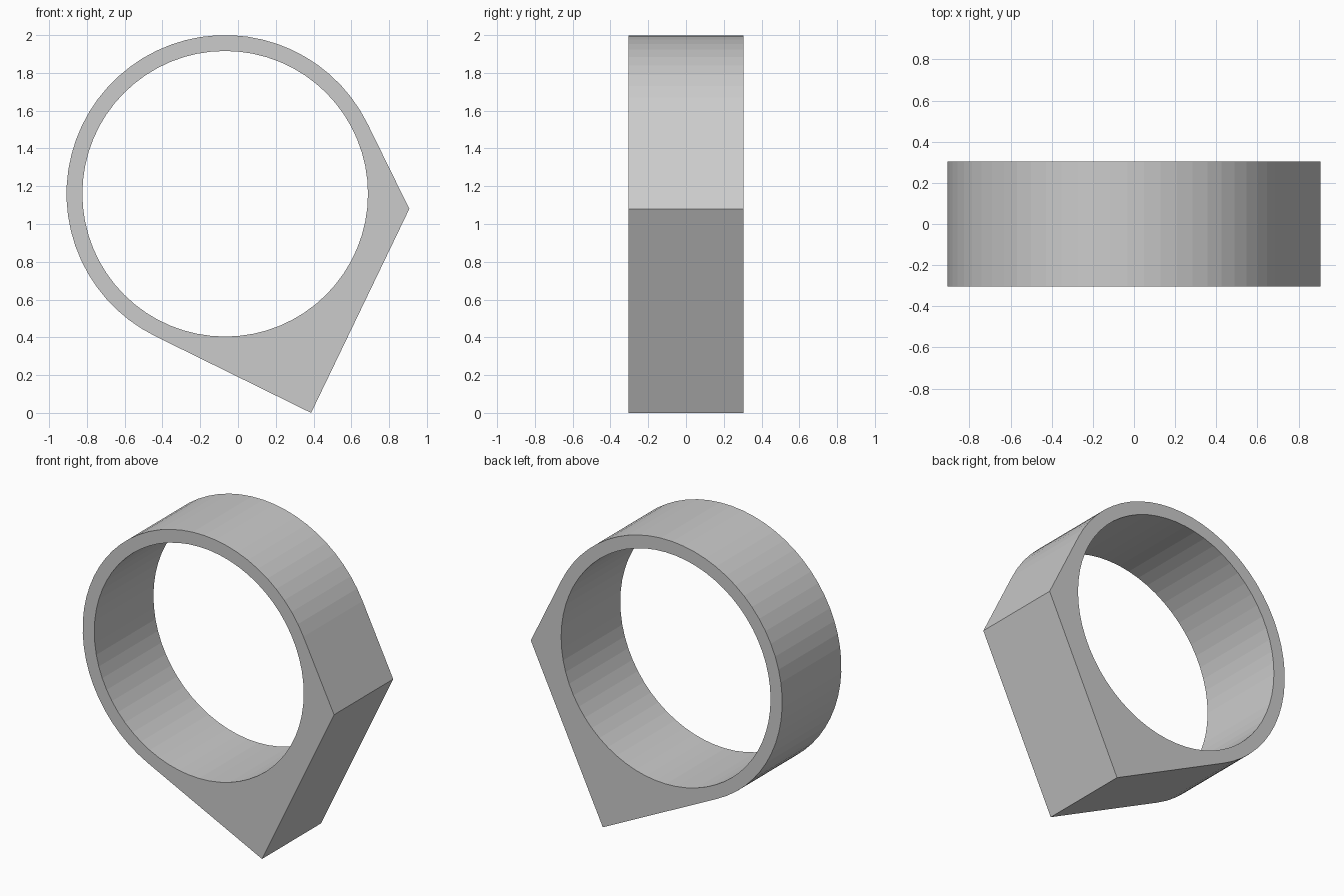
import bpy, bmesh
from math import sin, cos, atan2, acos, hypot, radians, pi

if "Cube" in bpy.data.objects:
    bpy.data.objects.remove(bpy.data.objects["Cube"])

CX, CZ = -0.068, 1.16          # bore centre
R_OUT, R_IN = 0.84, 0.756      # band radii
HALF = 0.305                   # half width along y
TOP_CORNER, LOW_CORNER = (0.907, 1.08), (0.387, 0.0)


def arc(r, a0, a1, n):
    return [(CX + r * cos(a0 + (a1 - a0) * i / n),
             CZ + r * sin(a0 + (a1 - a0) * i / n)) for i in range(n + 1)]


def tangent_angle(p, side):
    dx, dz = p[0] - CX, p[1] - CZ
    return atan2(dz, dx) + side * acos(R_OUT / hypot(dx, dz))


# Outer outline: arc running tangentially into the two corners of the flat face
a0 = tangent_angle(TOP_CORNER, 1)
a1 = tangent_angle(LOW_CORNER, -1) + 2 * pi
outer = arc(R_OUT, a0, a1, 39) + [LOW_CORNER, TOP_CORNER]
# Round bore
inner = arc(R_IN, 0, 2 * pi, 64)[:-1]

bm = bmesh.new()
edges = []
for loop in (outer, inner):
    vs = [bm.verts.new((x, -HALF, z)) for x, z in loop]
    edges += [bm.edges.new((v, vs[i - 1])) for i, v in enumerate(vs)]

# Fill the ring-shaped profile and extrude it across the width
bmesh.ops.triangle_fill(bm, edges=edges, use_beauty=True)
ext = bmesh.ops.extrude_face_region(bm, geom=bm.faces[:], use_keep_orig=True)
moved = [v for v in ext["geom"] if isinstance(v, bmesh.types.BMVert)]
bmesh.ops.translate(bm, verts=moved, vec=(0, 2 * HALF, 0))
bmesh.ops.recalc_face_normals(bm, faces=bm.faces[:])

mesh = bpy.data.meshes.new("ring_band")
bm.to_mesh(mesh)
bm.free()
ring = bpy.data.objects.new("ring_band", mesh)
bpy.context.collection.objects.link(ring)
